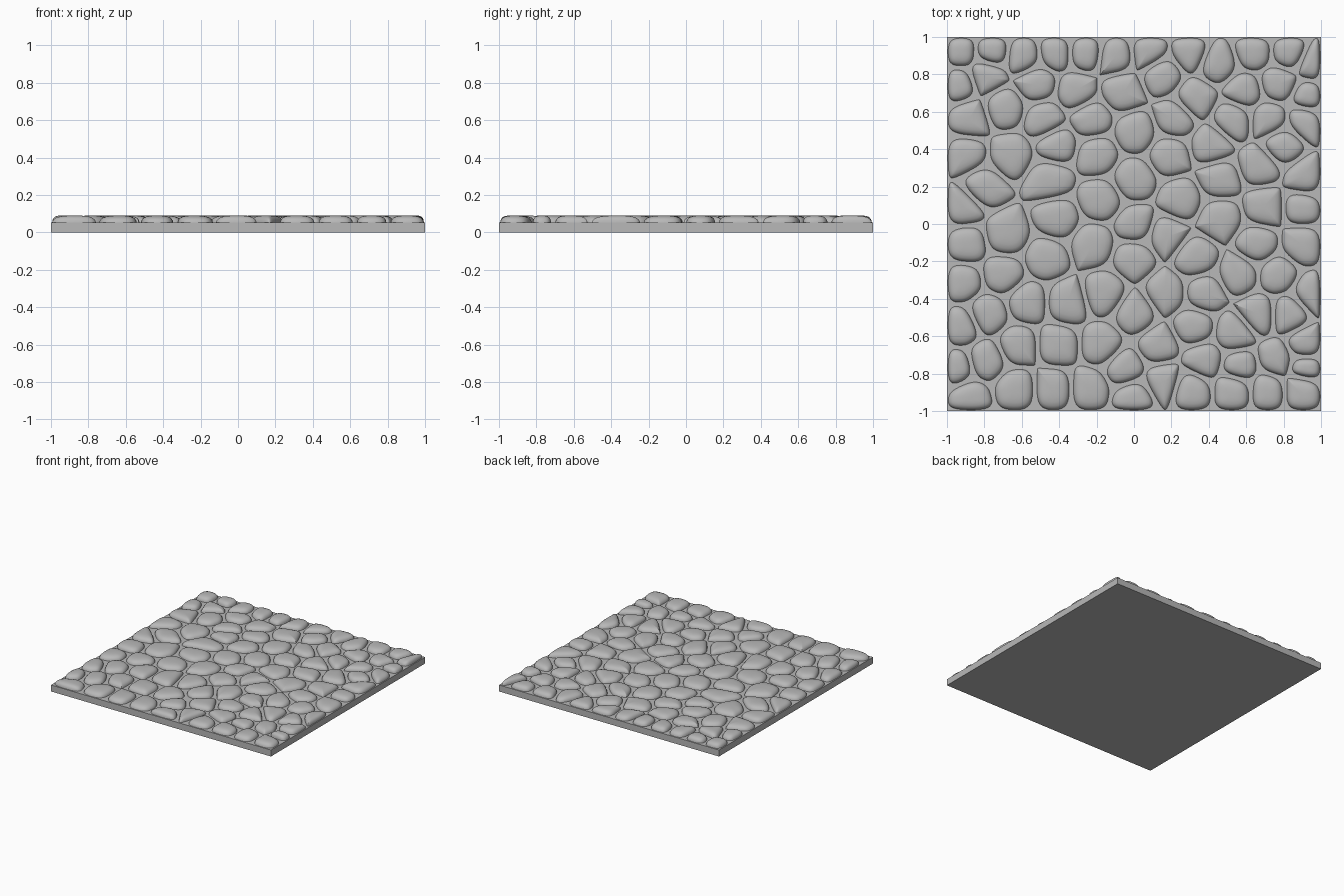
import bpy
import bmesh
from mathutils import Vector

GROUT_TOP = 0.053     # height of the slab between the stones
STONE_RISE = 0.037    # height of each stone above the slab
HALF_GAP = 0.011      # half the joint between neighbouring stones
REACH = 0.7           # how far away a neighbour can still cut a stone

# Stone layout in hundredths: row position along y, then the stones along x
ROWS = {
    92: (-93, -76, -42, -26, 8, 30, 64, 83), 90: (-59, -10), 86: (45, 97),
    80: (-79, 15), 75: (-94, -52, 77), 71: (-31, -6, 59), 67: (33, 94),
    62: (-69,), 56: (-88, -48, -23, 22, 53, 72, 92), 49: (1,),
    42: (-41, 41, 79), 37: (-90, -66, -20, 19), 31: (67,),
    24: (-45, 0, 46, 92), 20: (-81,), 13: (-18, 25), 9: (-92, 70, 90),
    3: (-41, 46), -1: (1,), -6: (-68, 17), -11: (-90, -22, 66, 90),
    -18: (-47, 0, 33), -27: (-70, 56, 77), -31: (-92,),
    -37: (-16, 17, 38, 95), -42: (-57, -36), -48: (-78, 1, 66, 83),
    -55: (-93, 32), -58: (54,), -65: (-62, -41, -17, 13, 92),
    -73: (-79, 37, 76), -77: (-95, -5, 57, 92), -84: (16,),
    -88: (-63, -43, -24, 30, 54, 71, 90), -93: (-88, 0),
}

# Dome profile: (share of the outline, share of the rise)
DOME = ((1, -0.1), (0.97, 0.25), (0.91, 0.5), (0.8, 0.73),
        (0.62, 0.89), (0.4, 0.97), (0.18, 1))


def make_material(name, colour):
    mat = bpy.data.materials.new(name)
    mat.use_nodes = True
    mat.diffuse_color = colour
    shader = next(n for n in mat.node_tree.nodes if n.type == 'BSDF_PRINCIPLED')
    shader.inputs["Base Color"].default_value = colour
    shader.inputs["Roughness"].default_value = 0.8
    return mat


def add_object(name, bm, mat, smooth):
    bmesh.ops.recalc_face_normals(bm, faces=bm.faces)
    for face in bm.faces:
        face.smooth = smooth
    mesh = bpy.data.meshes.new(name)
    bm.to_mesh(mesh)
    bm.free()
    mesh.materials.append(mat)
    obj = bpy.data.objects.new(name, mesh)
    bpy.context.scene.collection.objects.link(obj)
    return obj


def stone_cell(seed, seeds):
    """Cut a square halfway towards every neighbour, leaving a joint."""
    cell = bmesh.new()
    bmesh.ops.create_grid(cell, x_segments=1, y_segments=1, size=0.994)
    for other in seeds:
        away = other - seed
        if 0 < away.length < REACH:
            direction = away.normalized()
            bmesh.ops.bisect_plane(
                cell, geom=cell.verts[:] + cell.edges[:] + cell.faces[:],
                plane_co=(seed + other) / 2 - direction * HALF_GAP,
                plane_no=direction, clear_outer=True)
    face = next(iter(cell.faces))
    outline = [v.co.copy() for v in face.verts]
    centre = face.calc_center_median_weighted()
    cell.free()
    return outline, centre


def round_corners(points, cut):
    """Replace each corner by two points on its adjoining edges."""
    result = []
    for i, point in enumerate(points):
        following = points[(i + 1) % len(points)]
        result += [point.lerp(following, cut), following.lerp(point, cut)]
    return result


def add_stone(bm, outline, centre):
    """Stack shrinking rings into a dome and close it at the top."""
    rings = []
    for spread, rise in DOME:
        z = Vector((0, 0, GROUT_TOP + STONE_RISE * rise))
        rings.append([bm.verts.new(centre.lerp(p, spread) + z) for p in outline])
    count = len(outline)
    for low, high in zip(rings, rings[1:]):
        for i in range(count):
            j = (i + 1) % count
            bm.faces.new((low[i], low[j], high[j], high[i]))
    bm.faces.new(rings[-1])


old_cube = bpy.data.objects.get("Cube")
if old_cube:
    bpy.data.objects.remove(old_cube, do_unlink=True)

stone_grey = make_material("stone_grey", (0.48, 0.48, 0.48, 1))

# Base slab
slab = bmesh.new()
bmesh.ops.create_cube(slab, size=1)
bmesh.ops.scale(slab, vec=(2, 2, GROUT_TOP), verts=slab.verts)
bmesh.ops.translate(slab, vec=(0, 0, GROUT_TOP / 2), verts=slab.verts)
add_object("base_slab", slab, stone_grey, False)

# Rounded paving stones
seeds = [Vector((x, y, 0)) / 100 for y, row in ROWS.items() for x in row]
stones = bmesh.new()
for seed in seeds:
    outline, centre = stone_cell(seed, seeds)
    for cut in (0.22, 0.25, 0.25):
        outline = round_corners(outline, cut)
    add_stone(stones, outline, centre)
add_object("paving_stones", stones, stone_grey, True)
